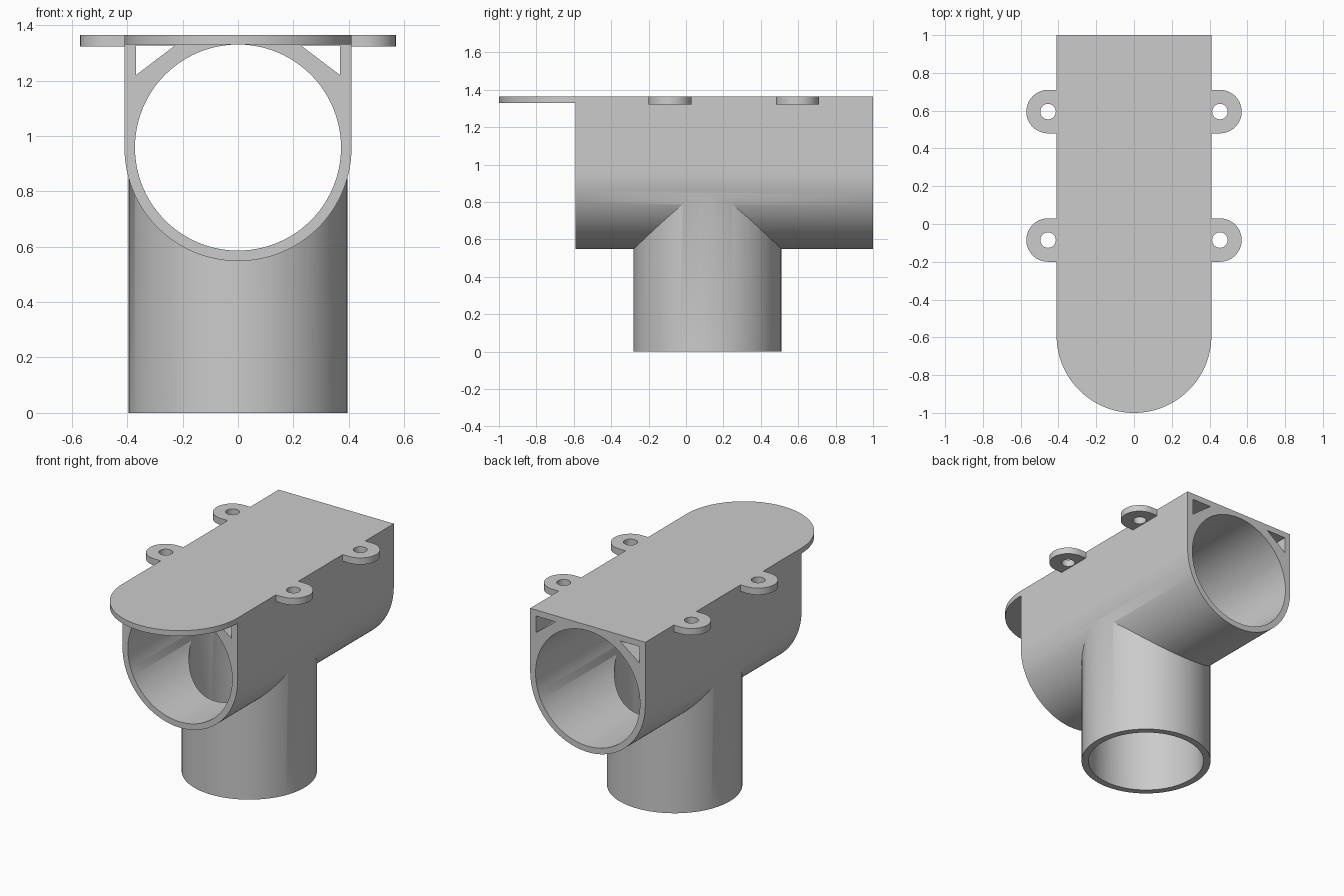
import bpy
import bmesh
from math import sin, cos, pi, radians
from mathutils import Vector

cube = bpy.data.objects.get("Cube")
if cube:
    bpy.data.objects.remove(cube, do_unlink=True)

grey = bpy.data.materials.new("plain grey")
grey.use_nodes = True
colour = (0.6, 0.6, 0.6, 1)
grey.diffuse_color = colour
grey.node_tree.nodes["Principled BSDF"].inputs["Base Color"].default_value = colour

AXIS_Z = 0.958      # height of the main bore
OUTER, BORE = 0.41, 0.372
FRONT, BACK = -0.59, 1.0
TOP, PLATE_BOTTOM = 1.365, 1.33
PIPE_Y = 0.115


def arc(cx, cy, r, start, end, n):
    angles = [radians(start + (end - start) * i / n) for i in range(n + 1)]
    return [(cx + r * cos(a), cy + r * sin(a)) for a in angles]


def circle(cx, cy, r, n=96):
    return arc(cx, cy, r, 0, 360, n)[:-1]


def prism(name, outline, lo, hi, along="z"):
    """Extrude a closed 2D outline between lo and hi along z or y."""
    bm = bmesh.new()
    def place(p):
        return (p[0], p[1], lo) if along == "z" else (p[0], lo, p[1])
    face = bm.faces.new([bm.verts.new(place(p)) for p in outline])
    new = bmesh.ops.extrude_face_region(bm, geom=[face])["geom"]
    step = Vector((0, 0, hi - lo)) if along == "z" else Vector((0, hi - lo, 0))
    bmesh.ops.translate(bm, vec=step,
                        verts=[v for v in new if isinstance(v, bmesh.types.BMVert)])
    bmesh.ops.recalc_face_normals(bm, faces=bm.faces)
    mesh = bpy.data.meshes.new(name)
    bm.to_mesh(mesh)
    bm.free()
    mesh.materials.append(grey)
    obj = bpy.data.objects.new(name, mesh)
    bpy.context.collection.objects.link(obj)
    return obj


def activate(obj):
    bpy.ops.object.select_all(action="DESELECT")
    obj.select_set(True)
    bpy.context.view_layer.objects.active = obj


def combine(obj, other, operation):
    mod = obj.modifiers.new("cut", "BOOLEAN")
    mod.operation, mod.solver, mod.object = operation, "EXACT", other
    activate(obj)
    bpy.ops.object.modifier_apply(modifier=mod.name)
    bpy.data.objects.remove(other, do_unlink=True)


def smooth(obj):
    activate(obj)
    bpy.ops.object.shade_smooth_by_angle(angle=radians(30))


# Main housing: round underside, flat top, joined to the down pipe
u_shape = arc(0, AXIS_Z, OUTER, 180, 360, 64) + [(OUTER, TOP), (-OUTER, TOP)]
housing = prism("pipe_housing", u_shape, FRONT, BACK, "y")
combine(housing, prism("down_pipe", circle(0, PIPE_Y, 0.395), 0, AXIS_Z), "UNION")

# Bores through both pipes
combine(housing, prism("main_bore", circle(0, AXIS_Z, BORE), FRONT - 0.1, BACK + 0.1, "y"),
        "DIFFERENCE")
combine(housing, prism("down_bore", circle(0, PIPE_Y, 0.352), -0.1, AXIS_Z), "DIFFERENCE")

# Triangular channels in the upper corners
for s in (-1, 1):
    corner = [(s * 0.368, 1.22), (s * 0.368, 1.326), (s * 0.228, 1.326)]
    combine(housing, prism("corner_channel", corner, FRONT - 0.1, BACK + 0.1, "y"),
            "DIFFERENCE")
smooth(housing)

# Rounded overhang of the top plate
smooth(prism("plate_overhang", arc(0, FRONT, OUTER, 180, 360, 64), PLATE_BOTTOM, TOP))

# Screw tabs along both sides
for side, s in (("right", -1), ("left", 1)):
    for end, y in (("front", -0.085), ("back", 0.595)):
        rounded = arc(0.455, y, 0.115, -90, 90, 32)
        outline = [(s * px, py) for px, py in rounded + [(OUTER, y + 0.115), (OUTER, y - 0.115)]]
        tab = prism(f"{side}_{end}_tab", outline, 1.322, TOP)
        hole = prism("screw_hole", circle(s * 0.455, y, 0.041, 40), 1.2, 1.5)
        combine(tab, hole, "DIFFERENCE")
        smooth(tab)
